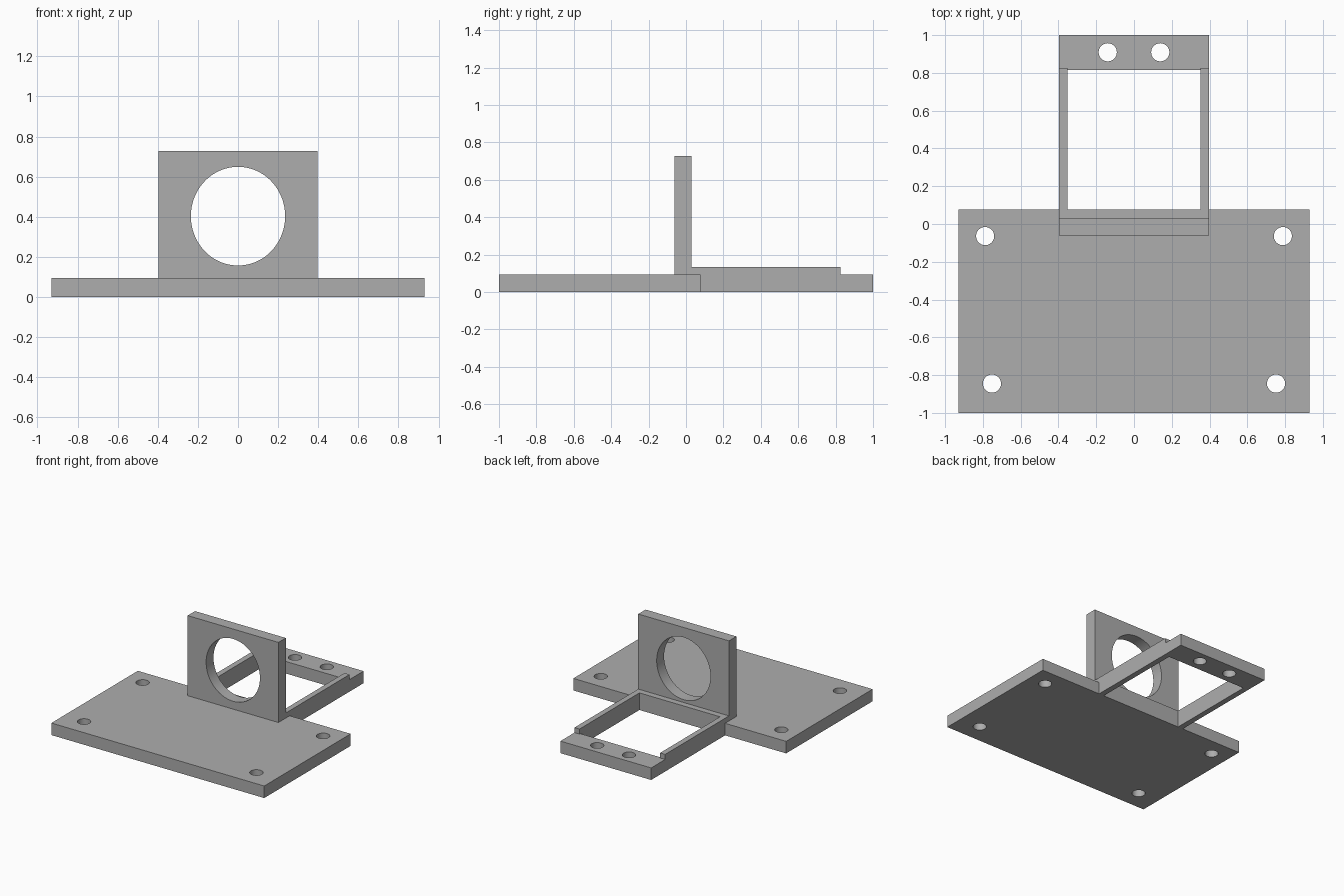
import bpy
import bmesh
from math import pi
from mathutils import Matrix, Vector

cube = bpy.data.objects.get("Cube")
if cube:
    bpy.data.objects.remove(cube, do_unlink=True)

grey = bpy.data.materials.new("plain grey")
grey.use_nodes = True
grey.diffuse_color = (0.42, 0.42, 0.42, 1)
grey.node_tree.nodes["Principled BSDF"].inputs["Base Color"].default_value = grey.diffuse_color

# Shared heights and widths
BASE = 0.095       # plate thickness
RAIL = 0.135       # rail height
HALF = 0.396       # half width of bracket and frame
INNER = 0.352      # half width of the frame opening
HOLE = 0.048       # screw hole radius


def finish(name, bm):
    bmesh.ops.recalc_face_normals(bm, faces=bm.faces)
    mesh = bpy.data.meshes.new(name)
    bm.to_mesh(mesh)
    bm.free()
    mesh.materials.append(grey)
    obj = bpy.data.objects.new(name, mesh)
    bpy.context.collection.objects.link(obj)
    return obj


def extrude_x(name, x0, x1, profile):
    """Extrude a (y, z) outline along x."""
    bm = bmesh.new()
    face = bm.faces.new([bm.verts.new((x0, y, z)) for y, z in profile])
    ext = bmesh.ops.extrude_face_region(bm, geom=[face])["geom"]
    moved = [v for v in ext if isinstance(v, bmesh.types.BMVert)]
    bmesh.ops.translate(bm, verts=moved, vec=(x1 - x0, 0, 0))
    return finish(name, bm)


def block(name, half_x, y0, y1, z0, z1):
    return extrude_x(name, -half_x, half_x, [(y0, z0), (y1, z0), (y1, z1), (y0, z1)])


def bore(obj, centre, rx, ry, turn=Matrix(), sides=48):
    """Cut a round hole through the object."""
    bm = bmesh.new()
    bmesh.ops.create_cone(bm, cap_ends=True, segments=sides, radius1=1, radius2=1, depth=0.5,
                          matrix=Matrix.Translation(Vector(centre)) @ turn
                          @ Matrix.Diagonal((rx, ry, 1, 1)))
    cutter = finish("hole_cutter", bm)
    cutter.hide_render = True
    mod = obj.modifiers.new("hole", "BOOLEAN")
    mod.operation = "DIFFERENCE"
    mod.solver = "EXACT"
    mod.object = cutter
    select(obj)
    bpy.ops.object.modifier_apply(modifier=mod.name)
    bpy.data.objects.remove(cutter, do_unlink=True)


def select(obj):
    bpy.ops.object.select_all(action="DESELECT")
    obj.select_set(True)
    bpy.context.view_layer.objects.active = obj


# Base plate with four screw holes
base = block("base_plate", 0.929, -1, 0.078, 0, BASE)
for side in (-1, 1):
    bore(base, (side * 0.788, -0.064, 0), HOLE, HOLE)
    bore(base, (side * 0.752, -0.845, 0), HOLE, HOLE)

# Upright plate with a large round opening
upright = block("upright_plate", HALF, -0.062, 0.03, BASE, 0.727)
bore(upright, (0, 0, 0.403), 0.235, 0.246, Matrix.Rotation(pi / 2, 4, "X"), 96)

# Rear tab with two screw holes
tab = block("rear_tab", HALF, 0.815, 1, 0, BASE)
for side in (-1, 1):
    bore(tab, (side * 0.139, 0.909, 0), HOLE, HOLE)

# Ledge behind the upright, and the side rails, which lap over plate and tab
block("rear_ledge", INNER, 0.03, 0.078, BASE, RAIL)
rail = [(0.03, BASE), (0.03, RAIL), (0.825, RAIL), (0.825, BASE),
        (0.815, BASE), (0.815, 0), (0.078, 0), (0.078, BASE)]
extrude_x("left_rail", INNER, HALF, rail)
extrude_x("right_rail", -HALF, -INNER, rail)

# Smooth hole walls, sharp rims
for obj in (base, upright, tab):
    select(obj)
    bpy.ops.object.shade_smooth_by_angle(angle=pi / 6)
